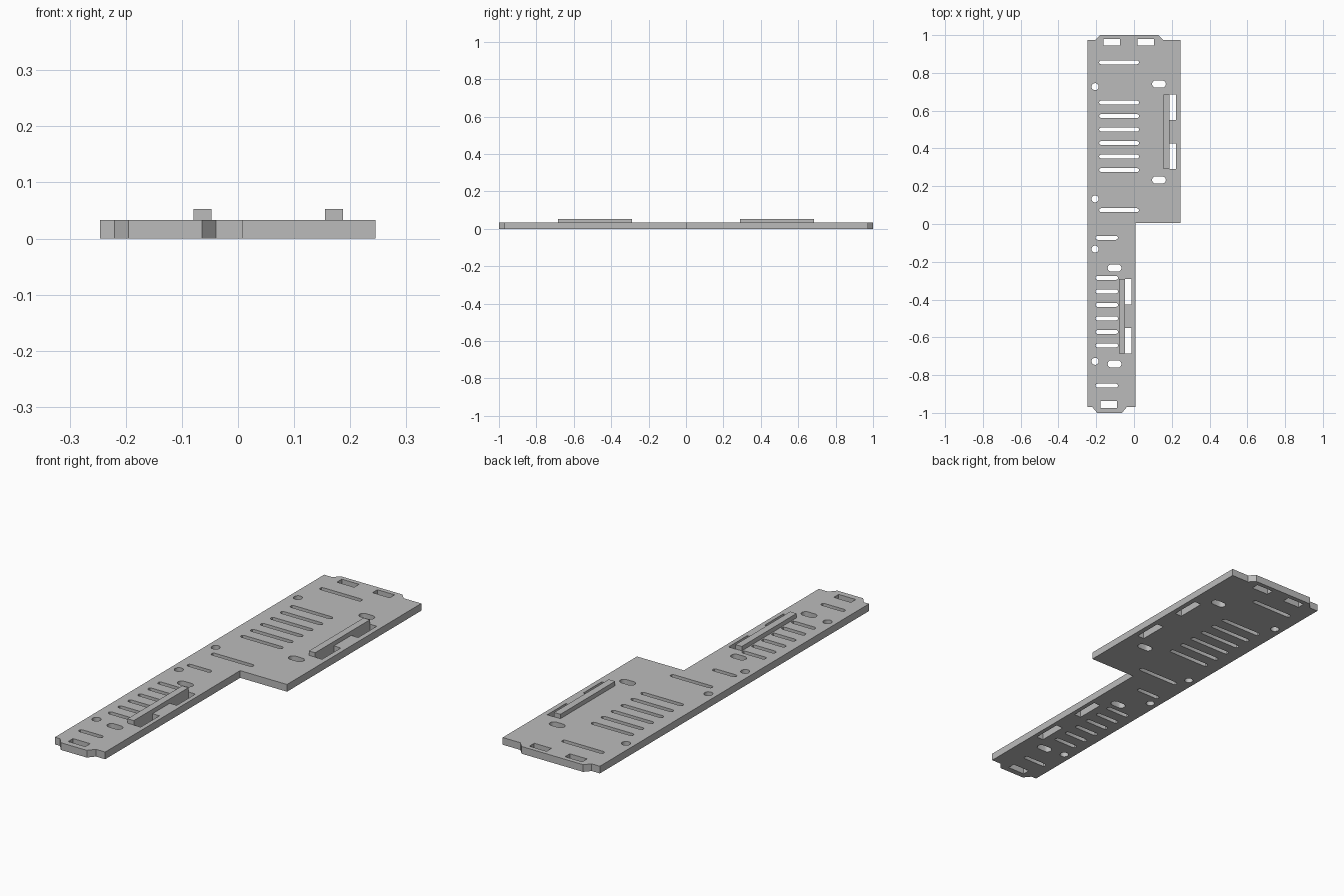
import bpy, bmesh
from math import sin, cos, pi, radians

cube = bpy.data.objects.get("Cube")
if cube:
    bpy.data.objects.remove(cube)

THICK, RAIL_TOP = 0.033, 0.053

grey = bpy.data.materials.new("plain_grey")
grey.use_nodes = True
grey.diffuse_color = (0.5, 0.5, 0.5, 1)
grey.node_tree.nodes["Principled BSDF"].inputs["Base Color"].default_value = (0.5, 0.5, 0.5, 1)


def rect(x0, x1, y0, y1):
    return [(x0, y0), (x1, y0), (x1, y1), (x0, y1)]


def stadium(cx, cy, length, width, steps=8):
    """Slot outline with round ends; a circle when length equals width."""
    r, half = width / 2, (length - width) / 2
    pts = []
    for side, start in ((1, -pi / 2), (-1, pi / 2)):
        for i in range(steps + 1):
            if half < 1e-6 and i == steps:
                continue
            a = start + pi * i / steps
            pts.append((cx + side * half + r * cos(a), cy + r * sin(a)))
    return pts


# Stepped outline with chamfered tabs at both ends
outline = [(-0.246, -0.97), (-0.22, -0.97), (-0.195, -1), (-0.064, -1),
           (-0.039, -0.97), (0.008, -0.97), (0.008, 0.004), (0.245, 0.004),
           (0.245, 0.973), (0.156, 0.973), (0.13, 1), (-0.18, 1),
           (-0.205, 0.973), (-0.246, 0.973)]
loops = [outline]

# Long vent slots: a row of six with one apart at each end, mirrored front to back
rows = [0.856, 0.073] + [0.643 - 0.0715 * i for i in range(6)]
for y in rows:
    loops.append(stadium(-0.079, y, 0.212, 0.021, 4))
    loops.append(stadium(-0.144, -y, 0.12, 0.021, 4))

# Round screw holes and short oval holes
for y in (0.727, 0.133):
    for s in (1, -1):
        loops.append(stadium(-0.206, s * y, 0.038, 0.038))
for y in (0.741, 0.233):
    loops.append(stadium(0.132, y, 0.073, 0.038))
    loops.append(stadium(-0.103, -y, 0.073, 0.038))

# Rectangular end windows
loops += [rect(-0.161, -0.074, 0.944, 0.979), rect(0.019, 0.106, 0.944, 0.979),
          rect(-0.177, -0.09, -0.973, -0.938)]

# Clip windows beside each rail
RAILS = (("rear_rail", 0.155, 1), ("front_rail", -0.079, -1))
RAIL_W, CLIP_W = 0.032, 0.035
for name, x, s in RAILS:
    for y0, y1 in ((0.29, 0.425), (0.55, 0.685)):
        a, b = sorted((s * y0, s * y1))
        loops.append(rect(x + RAIL_W, x + RAIL_W + CLIP_W, a, b))

# Plate: filled and extruded flat curve
curve = bpy.data.curves.new("plate_outline", 'CURVE')
curve.dimensions = '2D'
curve.fill_mode = 'BOTH'
curve.extrude = THICK / 2
for pts in loops:
    sp = curve.splines.new('POLY')
    sp.points.add(len(pts) - 1)
    for p, (x, y) in zip(sp.points, pts):
        p.co = (x, y, 0, 1)
    sp.use_cyclic_u = True
    sp.use_smooth = False
temp = bpy.data.objects.new("plate_curve", curve)
bpy.context.collection.objects.link(temp)
bpy.context.view_layer.update()
mesh = bpy.data.meshes.new_from_object(temp.evaluated_get(bpy.context.evaluated_depsgraph_get()))
bpy.data.objects.remove(temp)
bm = bmesh.new()
bm.from_mesh(mesh)
bmesh.ops.remove_doubles(bm, verts=bm.verts, dist=1e-5)
bmesh.ops.translate(bm, verts=bm.verts, vec=(0, 0, THICK / 2))
bmesh.ops.recalc_face_normals(bm, faces=bm.faces)
bm.to_mesh(mesh)
bm.free()
mesh.materials.clear()
mesh.materials.append(grey)
plate = bpy.data.objects.new("plate", mesh)
bpy.context.collection.objects.link(plate)
bpy.ops.object.select_all(action='DESELECT')
plate.select_set(True)
bpy.context.view_layer.objects.active = plate
bpy.ops.object.shade_smooth_by_angle(angle=radians(30))

# Raised rails
for name, x, s in RAILS:
    bpy.ops.mesh.primitive_cube_add(
        size=1, location=(x + RAIL_W / 2, s * 0.4875, (THICK + RAIL_TOP) / 2))
    rail = bpy.context.object
    rail.name = name
    rail.scale = (RAIL_W, 0.395, RAIL_TOP - THICK)
    rail.data.materials.append(grey)
